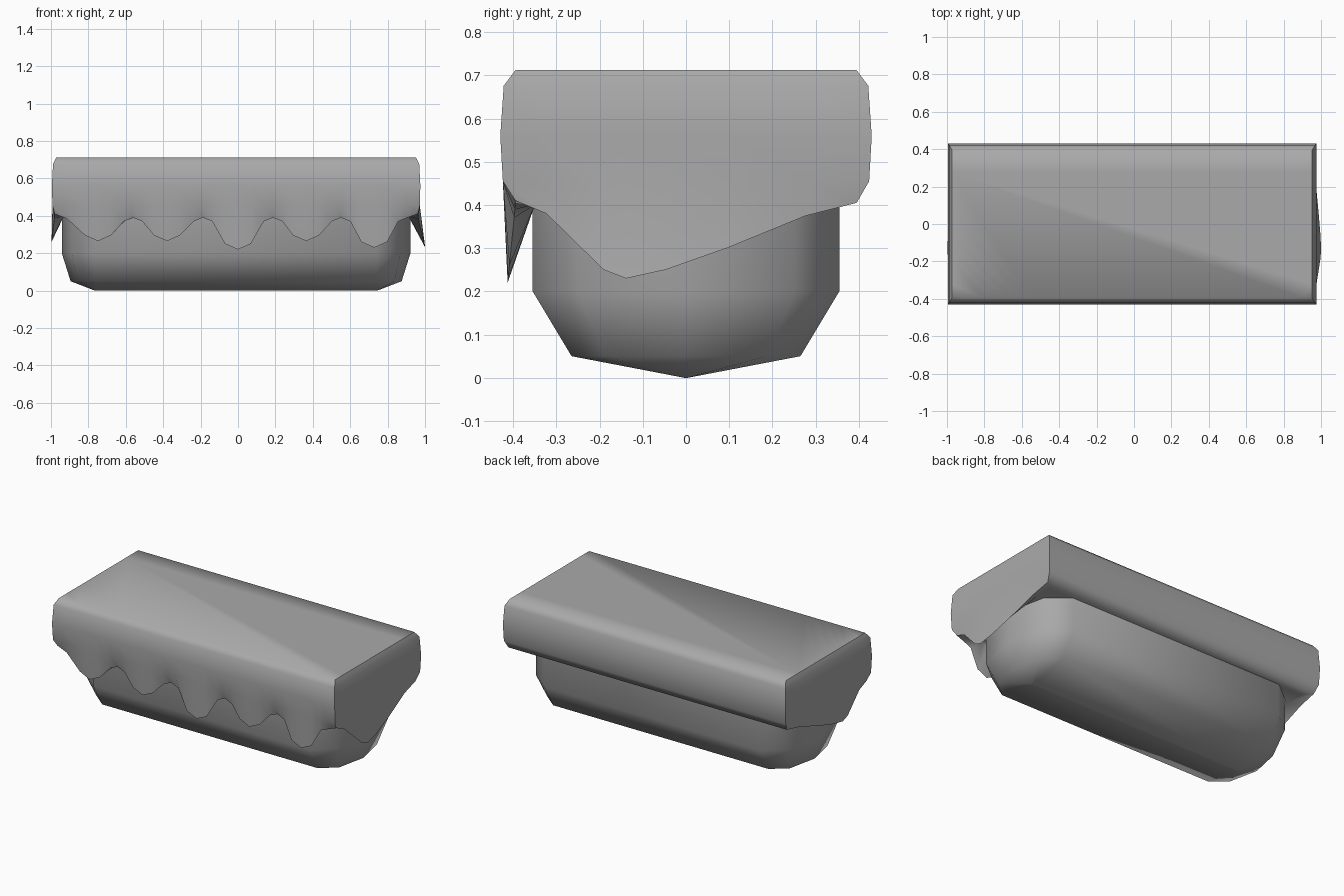
import bpy, bmesh, math

cube = bpy.data.objects.get("Cube")
if cube:
    bpy.data.objects.remove(cube, do_unlink=True)

grey = bpy.data.materials.new("plain grey")
grey.use_nodes = True
colour = (0.4, 0.4, 0.4, 1)
grey.diffuse_color = colour
grey.node_tree.nodes["Principled BSDF"].inputs["Base Color"].default_value = colour
CX = -0.01


def loft(name, rings, angle):
    """Skin closed rings in order and cap both ends."""
    bm = bmesh.new()
    loops = [[bm.verts.new(p) for p in ring] for ring in rings]
    for a, b in zip(loops, loops[1:]):
        for i in range(len(a)):
            j = (i + 1) % len(a)
            bm.faces.new((a[i], a[j], b[j], b[i]))
    bm.faces.new(loops[0])
    bm.faces.new(loops[-1])
    bmesh.ops.remove_doubles(bm, verts=bm.verts, dist=0.0005)
    bmesh.ops.recalc_face_normals(bm, faces=bm.faces)
    mesh = bpy.data.meshes.new(name)
    bm.to_mesh(mesh)
    bm.free()
    mesh.materials.append(grey)
    obj = bpy.data.objects.new(name, mesh)
    bpy.context.collection.objects.link(obj)
    bpy.ops.object.select_all(action='DESELECT')
    obj.select_set(True)
    bpy.context.view_layer.objects.active = obj
    bpy.ops.object.shade_smooth_by_angle(angle=math.radians(angle))
    return obj


# Rounded trough body: long box with faceted round ends and a keel ridge
def body_ring(z, rx, ry):
    ring = []
    for side in (1, -1):
        for k in range(-2, 3):
            a = math.radians(45 * k)
            ring.append((CX + side * (0.75 + rx * math.cos(a)),
                         side * ry * math.sin(a), z))
    return ring


loft("body", [body_ring(0.6, 0.182, 0.355), body_ring(0.2, 0.182, 0.355),
              body_ring(0.05, 0.135, 0.265), body_ring(0, 0.005, 0.004)], 65)

# Rim outline of the topping: side, position on it, height of its lower edge
HX, HY = 0.985, 0.43
tips = [(-0.75, 0.265), (-0.375, 0.265), (0.01, 0.22), (0.38, 0.265), (0.75, 0.23)]
peaks = [-0.56, -0.18, 0.2, 0.57, 0.93]
rim = [(-HX, -HY, 0.41), (-0.92, -HY, 0.385)]
for (x, z), peak in zip(tips, peaks):
    rim += [(x - 0.07, -HY, z + 0.03), (x, -HY, z), (x + 0.07, -HY, z + 0.03),
            (peak - 0.05, -HY, 0.37), (peak, -HY, 0.39)]
    if peak < 0.9:
        rim.append((peak + 0.05, -HY, 0.37))
flank = [(-0.35, 0.38), (-0.2, 0.25), (-0.145, 0.23), (-0.05, 0.25),
         (0.1, 0.3), (0.3, 0.375)]
rim.append((HX, -HY, 0.41))
rim += [(HX, y, z) for y, z in flank]
rim += [(HX, HY, 0.405), (-HX, HY, 0.405)]
rim += [(-HX, y, z + 0.03 * (0.4 - z) / 0.17) for y, z in reversed(flank)]


def topping_ring(hx, hy, z):
    return [(CX + x * hx / HX, y * hy / HY, z) for x, y, _ in rim]


# Lower edge tucks under, while the hanging tips flare outward at the ends
def lower_edge():
    ring = []
    for x, y, z in rim:
        half = 0.97
        if abs(x) == HX:
            half += (0.24 if x > 0 else 0.12) * max(0, 0.4 - z)
        depth = 0.395 + 0.1 * max(0, 0.4 - z)
        ring.append((CX + x * half / HX, y * depth / HY, z))
    return ring


loft("dripping_topping",
     [topping_ring(0.962, 0.395, 0.712), topping_ring(0.979, 0.422, 0.676),
      topping_ring(HX, HY, 0.56), topping_ring(0.982, 0.424, 0.455),
      lower_edge(), topping_ring(0.92, 0.35, 0.4)], 60)
